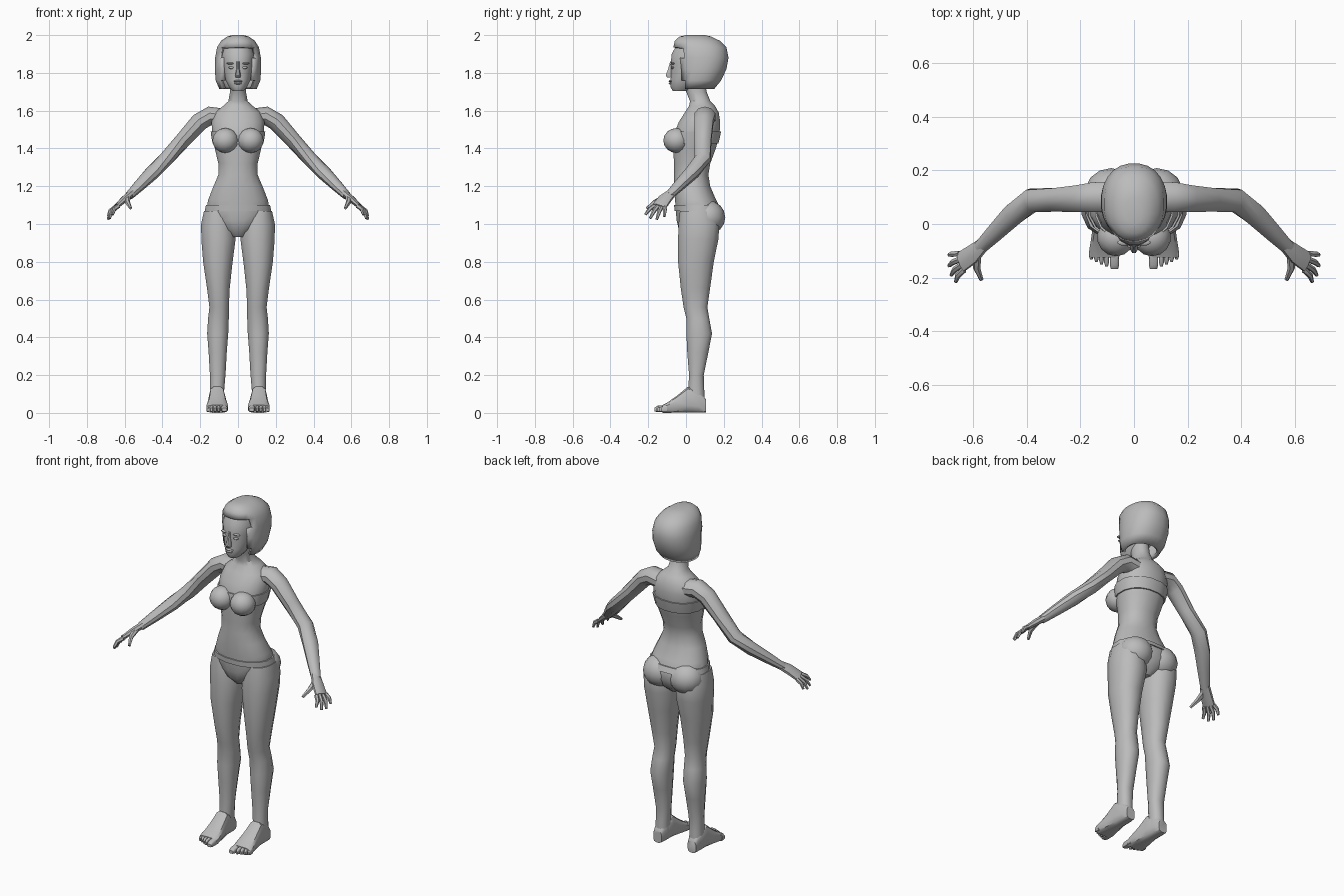
import bpy, bmesh, math
from mathutils import Vector, Matrix

cube = bpy.data.objects.get("Cube")
if cube:
    bpy.data.objects.remove(cube, do_unlink=True)

GREY = (0.5, 0.5, 0.5, 1)
material = bpy.data.materials.new("plain grey")
material.use_nodes = True
material.diffuse_color = GREY
material.node_tree.nodes["Principled BSDF"].inputs["Base Color"].default_value = GREY
parts = []


def finish(name, bm, mirror=False):
    bmesh.ops.recalc_face_normals(bm, faces=bm.faces)
    mesh = bpy.data.meshes.new(name)
    bm.to_mesh(mesh)
    bm.free()
    mesh.materials.append(material)
    obj = bpy.data.objects.new(name, mesh)
    bpy.context.collection.objects.link(obj)
    if mirror:
        obj.modifiers.new("Mirror", "MIRROR").use_mirror_merge = False
    parts.append(obj)
    return obj


def ring(center, u, v, sides, power=1.0):
    """Rounded ring of points spanned by the half axes u and v."""
    points = []
    for i in range(sides):
        a = 2 * math.pi * (i + 0.5) / sides
        c, s = math.cos(a), math.sin(a)
        c = math.copysign(abs(c) ** power, c)
        s = math.copysign(abs(s) ** power, s)
        points.append(center + u * c + v * s)
    return points


def loft(bm, rings, bottom=True, top=True):
    loops = [[bm.verts.new(p) for p in r] for r in rings]
    for a, b in zip(loops, loops[1:]):
        for i in range(len(a)):
            j = (i + 1) % len(a)
            bm.faces.new((a[i], a[j], b[j], b[i]))
    if bottom:
        bm.faces.new(loops[0][::-1])
    if top:
        bm.faces.new(loops[-1])


def level(z, x0, x1, y0, y1, sides=16, power=0.9):
    """Horizontal ring given by its bounds."""
    center = Vector(((x0 + x1) / 2, (y0 + y1) / 2, z))
    return ring(center, Vector(((x1 - x0) / 2, 0, 0)), Vector((0, (y1 - y0) / 2, 0)), sides, power)


def centred(sections, sides=16, grow=0.0):
    return [level(z, -w - grow, w + grow, f - grow, b + grow, sides) for z, w, f, b in sections]


def tube(bm, path, sides=8, up=(0, 0, 1)):
    """Limb along points, each with a width and a thickness."""
    points = [Vector(p[:3]) for p in path]
    rings = []
    for i, p in enumerate(points):
        d = (points[min(i + 1, len(points) - 1)] - points[max(i - 1, 0)]).normalized()
        u = Vector(up).cross(d).normalized()
        rings.append(ring(p, u * path[i][3], d.cross(u) * path[i][4], sides))
    loft(bm, rings)


def ball(bm, center, radii, segments=14):
    matrix = Matrix.Translation(center) @ Matrix.Diagonal((*radii, 1))
    bmesh.ops.create_uvsphere(bm, u_segments=segments, v_segments=segments // 2 + 1, radius=1, matrix=matrix)


# Torso and neck: height, half width, front, back
TORSO = [
    (.93, .04, .0, .12), (.97, .09, -.04, .17), (1.02, .145, -.052, .19),
    (1.07, .172, -.056, .19), (1.13, .16, -.06, .16), (1.2, .132, -.065, .13),
    (1.26, .106, -.065, .12), (1.32, .106, -.065, .13), (1.4, .125, -.07, .16),
    (1.48, .14, -.065, .18), (1.54, .142, -.04, .183), (1.59, .125, -.008, .175),
    (1.625, .08, .015, .155), (1.65, .052, .02, .13), (1.7, .043, .0, .11), (1.76, .043, -.02, .1),
]
bm = bmesh.new()
loft(bm, centred(TORSO))
finish("torso", bm)


def torso_at(z):
    for a, b in zip(TORSO, TORSO[1:]):
        if a[0] <= z <= b[0]:
            t = (z - a[0]) / (b[0] - a[0])
            return tuple(p + (q - p) * t for p, q in zip(a, b))


# Bands of the clothing stand slightly proud of the body
for name, low, high in (("top_band", 1.425, 1.49), ("brief_band", 1.07, 1.1)):
    bm = bmesh.new()
    middle = (low + high) / 2
    loft(bm, centred([torso_at(z) for z in (low, middle, high)], grow=.007))
    finish(name, bm)

bm = bmesh.new()
ball(bm, (.067, -.05, 1.442), (.07, .07, .066))
finish("bust", bm, mirror=True)

bm = bmesh.new()
ball(bm, (.085, .115, 1.035), (.098, .093, .09))
finish("seat", bm, mirror=True)

# Legs: height, inner, outer, front, back
LEG = [
    (.06, .072, .15, .01, .1), (.12, .072, .148, .01, .098), (.2, .065, .15, .015, .095),
    (.32, .058, .157, .005, .12), (.42, .05, .165, .0, .14), (.5, .047, .16, .0, .125),
    (.56, .047, .153, -.015, .115), (.66, .042, .166, -.03, .13), (.8, .026, .187, -.045, .15),
    (.92, .01, .197, -.045, .175), (1.0, .015, .198, -.043, .18), (1.07, .04, .182, -.035, .16),
]
bm = bmesh.new()
loft(bm, [level(*s, sides=12) for s in LEG])
finish("legs", bm, mirror=True)


# Feet: distance along y, inner, outer, top
def foot_ring(y, x0, x1, top, sole=0.0):
    center = Vector(((x0 + x1) / 2, y, (top + sole) / 2))
    return ring(center, Vector(((x1 - x0) / 2, 0, 0)), Vector((0, 0, (top - sole) / 2)), 12, .6)


bm = bmesh.new()
loft(bm, [foot_ring(*s) for s in (
    (.107, .085, .14, .07), (.07, .073, .15, .12), (.01, .07, .152, .14),
    (-.05, .06, .16, .09), (-.1, .052, .168, .055), (-.125, .054, .165, .042))])
for i in range(5):
    x = .055 if i == 0 else .074 + .019 * i
    wide = .035 if i == 0 else .018
    tip = -.168 + .009 * i
    loft(bm, [foot_ring(-.1, x, x + wide, .042, .004),
              foot_ring(tip + .015, x, x + wide, .038, .004),
              foot_ring(tip, x + .004, x + wide - .004, .026, .008)])
finish("feet", bm, mirror=True)

# Arms: position, width, thickness
bm = bmesh.new()
tube(bm, [
    (.07, .1, 1.56, .06, .05), (.15, .1, 1.572, .058, .05), (.205, .095, 1.54, .052, .048),
    (.29, .09, 1.445, .046, .042), (.38, .088, 1.345, .046, .04), (.45, .035, 1.275, .043, .038),
    (.52, -.035, 1.205, .034, .03), (.575, -.09, 1.15, .026, .022)], sides=10)
finish("arms", bm, mirror=True)

# Hands with four fingers and a thumb
PALM_UP = (.6, 0, .75)
bm = bmesh.new()
tube(bm, [(.56, -.075, 1.165, .026, .021), (.6, -.112, 1.132, .037, .019),
          (.645, -.142, 1.092, .04, .013)], up=PALM_UP)
index, little = Vector((.633, -.17, 1.095)), Vector((.65, -.11, 1.088))
tips = [(.663, -.215, 1.05), (.68, -.19, 1.03), (.688, -.155, 1.025), (.688, -.115, 1.04)]
for i, tip in enumerate(tips):
    base = index.lerp(little, i / 3)
    bend = base.lerp(Vector(tip), .5) + Vector((.008, 0, .006))
    tube(bm, [(*base, .012, .012), (*bend, .011, .011), (*tip, .007, .007)], sides=6, up=PALM_UP)
tube(bm, [(.585, -.115, 1.14, .018, .016), (.585, -.165, 1.115, .014, .013),
          (.568, -.207, 1.083, .008, .008)], sides=6, up=PALM_UP)
finish("hands", bm, mirror=True)

# Head under the hair
bm = bmesh.new()
loft(bm, centred([
    (1.703, .028, -.07, .01), (1.725, .048, -.083, .05), (1.76, .066, -.083, .09),
    (1.8, .077, -.081, .14), (1.845, .085, -.083, .17), (1.9, .09, -.078, .17),
    (1.95, .075, -.05, .15)]))
finish("head", bm)

bm = bmesh.new()
loft(bm, centred([(1.775, .013, -.1, -.06), (1.787, .016, -.109, -.06),
                  (1.82, .009, -.096, -.06), (1.86, .009, -.085, -.06)], sides=8))
finish("nose", bm)

bm = bmesh.new()
for z, size in ((1.756, .026), (1.745, .021)):
    ball(bm, (0, -.081, z), (size, .011, .006), 10)
finish("lips", bm)

bm = bmesh.new()
ball(bm, (.034, -.07, 1.828), (.018, .009, .007), 10)
ball(bm, (.036, -.069, 1.85), (.026, .012, .006), 10)
finish("eyes_and_brows", bm, mirror=True)

# Bobbed hair: a dome cut open around the face
bm = bmesh.new()
loft(bm, centred([
    (1.715, .1, -.04, .15), (1.76, .119, -.045, .187), (1.82, .124, -.05, .215),
    (1.88, .122, -.058, .226), (1.935, .112, -.068, .215), (1.97, .09, -.06, .18),
    (1.992, .058, -.035, .135), (2.0, .03, .0, .1)], sides=24), bottom=False)
opening = []
for face in bm.faces:
    c = face.calc_center_median()
    if c.y < .04 and abs(c.x) < .088 and c.z < 1.935:
        opening.append(face)
bmesh.ops.delete(bm, geom=opening, context="FACES")
hair = finish("hair", bm)
shell = hair.modifiers.new("Thickness", "SOLIDIFY")
shell.thickness = .02
shell.offset = -1

# Soft shading with crisp folds
bpy.ops.object.select_all(action="DESELECT")
for obj in parts:
    obj.select_set(True)
bpy.context.view_layer.objects.active = parts[0]
bpy.ops.object.shade_smooth_by_angle(angle=math.radians(38))
